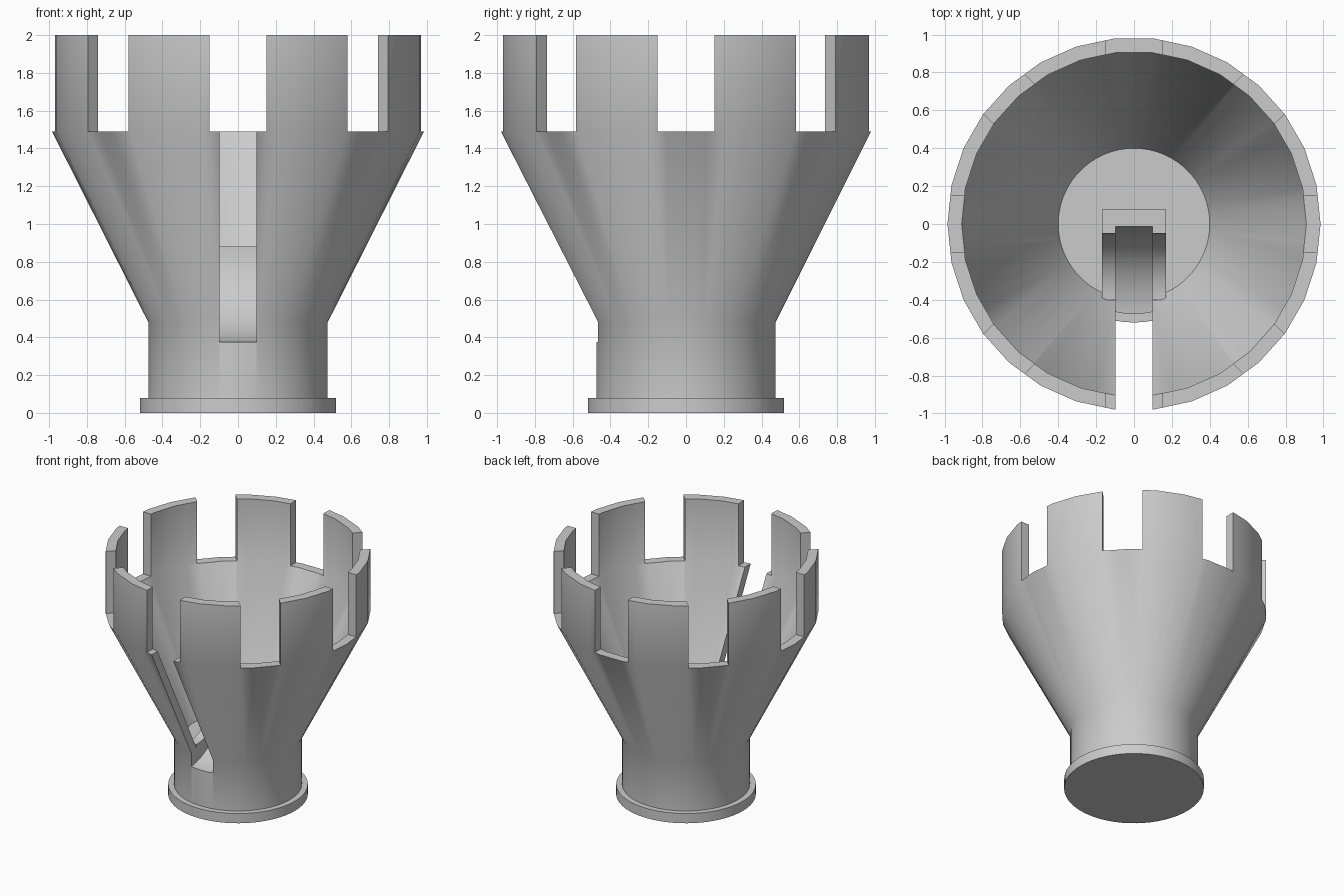
import bpy, bmesh, math
from mathutils import Matrix

cube = bpy.data.objects.get("Cube")
if cube:
    bpy.data.objects.remove(cube)

grey = bpy.data.materials.new("light_grey")
grey.use_nodes = True
colour = (0.6, 0.6, 0.6, 1)
grey.diffuse_color = colour
grey.node_tree.nodes["Principled BSDF"].inputs["Base Color"].default_value = colour

SEGS = 60
SLOT = 0.098


def make(name, bm):
    bmesh.ops.recalc_face_normals(bm, faces=bm.faces)
    mesh = bpy.data.meshes.new(name)
    bm.to_mesh(mesh)
    bm.free()
    mesh.materials.append(grey)
    obj = bpy.data.objects.new(name, mesh)
    bpy.context.collection.objects.link(obj)
    return obj


def activate(obj):
    bpy.ops.object.select_all(action='DESELECT')
    obj.select_set(True)
    bpy.context.view_layer.objects.active = obj


def lathe(name, profile):
    """Revolve (radius, z, faceted) rings; faceted rings have half the sides."""
    bm = bmesh.new()
    rings = []
    for r, z, faceted in profile:
        ring = []
        for i in range(SEGS):
            a = math.tau * i / SEGS
            rad = r * math.cos(math.tau / SEGS) if faceted and i % 2 else r
            ring.append(bm.verts.new((rad * math.cos(a), rad * math.sin(a), z)))
        rings.append(ring)
    for low, high in zip(rings, rings[1:]):
        for i in range(SEGS):
            j = (i + 1) % SEGS
            bm.faces.new((low[i], low[j], high[j], high[i]))
    bm.faces.new(rings[0])
    bm.faces.new(rings[-1])
    return make(name, bm)


def extrude_x(name, outline, half):
    """Extrude a (y, z) outline across x."""
    bm = bmesh.new()
    sides = [[bm.verts.new((x, y, z)) for y, z in outline] for x in (-half, half)]
    for side in sides:
        bm.faces.new(side)
    n = len(outline)
    for i in range(n):
        j = (i + 1) % n
        bm.faces.new((sides[0][i], sides[0][j], sides[1][j], sides[1][i]))
    return make(name, bm)


def arc(cy, cz, r, steps=20):
    """Concave quarter circle, from steep at the back to level at the front."""
    return [(cy + r * math.cos(a), cz - r * math.sin(a))
            for a in (math.pi / 2 * i / steps for i in range(steps + 1))]


def cut(obj, cutter):
    activate(obj)
    mod = obj.modifiers.new("cut", 'BOOLEAN')
    mod.operation = 'DIFFERENCE'
    mod.solver = 'EXACT'
    mod.object = cutter
    bpy.ops.object.modifier_apply(modifier=mod.name)


# Base plate
base = lathe("base_plate", [(0.52, 0, False), (0.52, 0.08, False)])

# Funnel bowl with neck, flared wall and upright rim
bowl = lathe("funnel_bowl", [
    (0.475, 0.04, False), (0.475, 0.48, False), (0.985, 1.49, True), (0.985, 2, True),
    (0.91, 2, True), (0.91, 1.49, True), (0.40, 0.48, False)])

# Curved ramp block on the bowl floor
ramp = extrude_x("ramp_block",
                 [(-0.40, 0.3), (0.08, 0.3), (0.08, 0.88)] + arc(-0.40, 0.88, 0.35), 0.17)

# Eight rim notches, each cutter spanning two opposite ones
cutters = []
for k in range(4):
    bm = bmesh.new()
    bmesh.ops.create_cube(bm, size=1, matrix=Matrix.Rotation(k * math.pi / 4, 4, 'Z')
                          @ Matrix.Translation((0, 0, 1.99)) @ Matrix.Diagonal((3, 0.3, 1, 1)))
    cutters.append(make("notch_cutter", bm))
    cut(bowl, cutters[-1])

# Front slot that follows the ramp curve out through the wall
slot = extrude_x("slot_cutter", arc(-0.52, 0.88, 0.508)
                 + [(-1.3, 0.372), (-1.3, 2.2), (-0.012, 2.2)], SLOT)
cutters.append(slot)
cut(bowl, slot)
cut(ramp, slot)

for cutter in cutters:
    bpy.data.objects.remove(cutter)

for obj in (base, bowl, ramp):
    activate(obj)
    bpy.ops.object.shade_smooth_by_angle(angle=math.radians(30))
